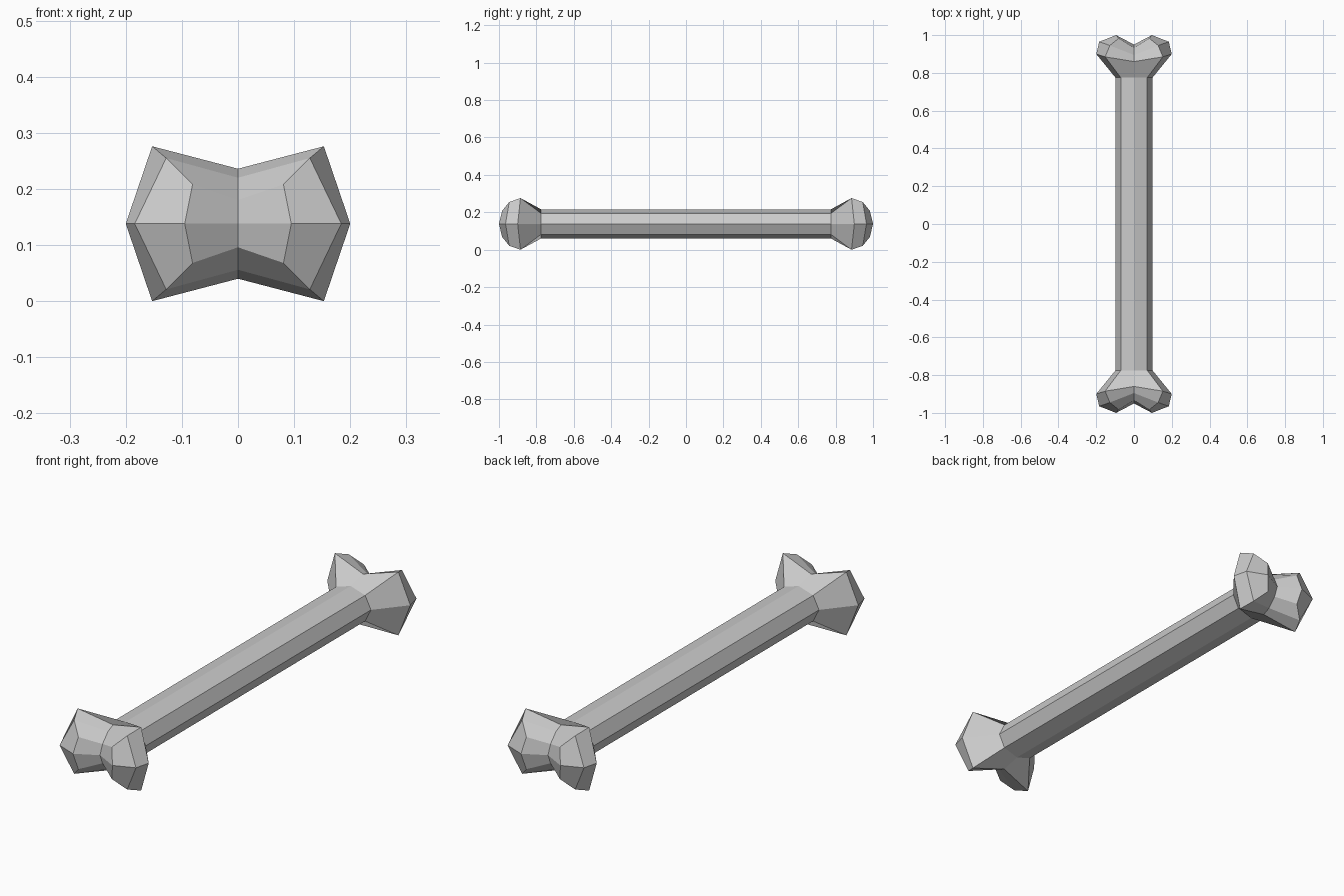
import bpy
import bmesh

if "Cube" in bpy.data.objects:
    bpy.data.objects.remove(bpy.data.objects["Cube"])

MID_Z = 0.138  # height of the bone's long axis

# One eighth of the bone (x, y, height above axis), as three lengthwise lines
ridge = [(0, 0, 0.078), (0, 0.775, 0.078), (0, 0.86, 0.098),
         (0, 0.895, 0.082), (0, 0.932, 0.042), (0, 0.95, 0)]
knob = [(0.07, 0, 0.056), (0.07, 0.775, 0.056), (0.153, 0.885, 0.138),
        (0.128, 0.945, 0.117), (0.081, 0.983, 0.07), (0.095, 1.0, 0)]
side = [(0.098, 0, 0), (0.098, 0.775, 0), (0.2, 0.9, 0), (0.184, 0.965, 0)]

bm = bmesh.new()
r, k, s = ([bm.verts.new(p) for p in line] for line in (ridge, knob, side))


def strip(a, b, count):
    """Quads between two neighbouring lines."""
    for i in range(count):
        bm.faces.new((a[i], b[i], b[i + 1], a[i + 1]))


# Shaft, neck and knob faces
strip(r, k, 5)
strip(k, s, 3)
bm.faces.new((k[3], s[3], k[5], k[4]))

mesh = bpy.data.meshes.new("bone")
bm.to_mesh(mesh)
bm.free()
bone = bpy.data.objects.new("bone", mesh)
bpy.context.collection.objects.link(bone)
bone.location.z = MID_Z

# Mirror to all eight octants
mirror = bone.modifiers.new("mirror", 'MIRROR')
mirror.use_axis = (True, True, True)
mirror.use_clip = True
mirror.merge_threshold = 0.0005
